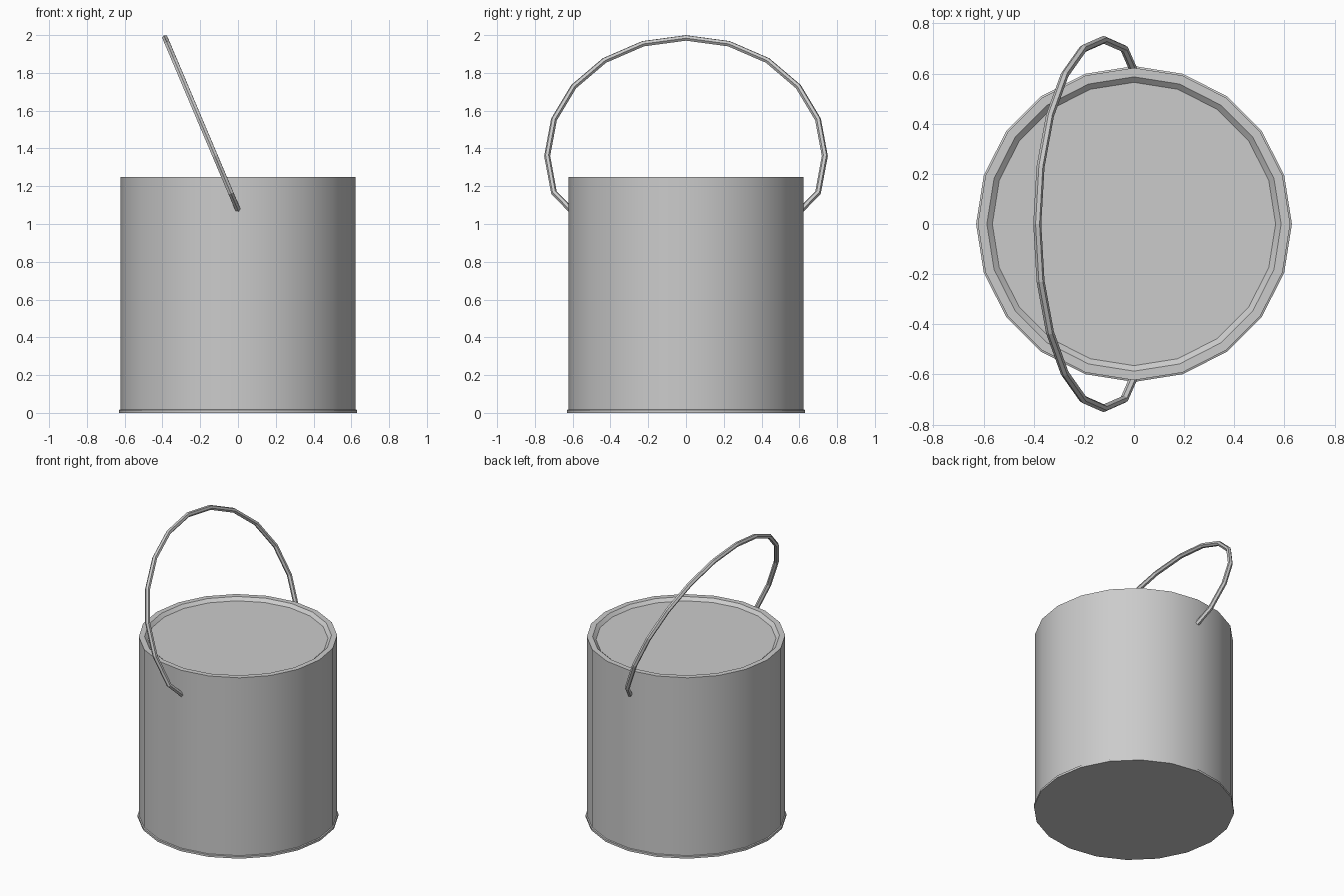
import bpy, bmesh, math

if "Cube" in bpy.data.objects:
    bpy.data.objects.remove(bpy.data.objects["Cube"])

SIDES = 20


def lathe(name, profile):
    """Revolve an (r, z) profile; radius 0 ends become flat discs."""
    bm = bmesh.new()
    rings = []
    for r, z in profile:
        rings.append([bm.verts.new((r * math.cos(i * math.tau / SIDES),
                                    r * math.sin(i * math.tau / SIDES), z))
                      for i in range(SIDES)])
    for a, b in zip(rings, rings[1:]):
        for i in range(SIDES):
            j = (i + 1) % SIDES
            bm.faces.new((a[i], a[j], b[j], b[i]))
    bm.faces.new(rings[0][::-1])
    bm.faces.new(rings[-1])
    return finish(name, bm)


def finish(name, bm):
    bmesh.ops.recalc_face_normals(bm, faces=bm.faces)
    mesh = bpy.data.meshes.new(name)
    bm.to_mesh(mesh)
    bm.free()
    ob = bpy.data.objects.new(name, mesh)
    bpy.context.collection.objects.link(ob)
    bpy.ops.object.select_all(action='DESELECT')
    ob.select_set(True)
    bpy.context.view_layer.objects.active = ob
    bpy.ops.object.shade_smooth_by_angle(angle=math.radians(30))
    return ob


# Can: base lip, straight wall, top rim and shallow recessed lid
lathe("can_body", [(0.63, 0), (0.63, 0.015), (0.623, 0.018), (0.623, 1.25),
                   (0.587, 1.25), (0.565, 1.23)])

# Wire handle: large arc leaning to -x, ends turned into the wall
PIVOT_Z, LEAN = 1.075, 0.424
arc = [(0.735 * math.cos(math.radians(t)), 1.36 + 0.625 * math.sin(math.radians(t)))
       for t in range(-18, 199, 18)]
path = [(0.61, PIVOT_Z)] + arc + [(-0.61, PIVOT_Z)]

curve = bpy.data.curves.new("handle", 'CURVE')
curve.dimensions = '3D'
curve.bevel_depth = 0.016
curve.bevel_resolution = 1
curve.use_fill_caps = True
spline = curve.splines.new('POLY')
spline.points.add(len(path) - 1)
for p, (y, z) in zip(spline.points, path):
    p.co = (-LEAN * (z - PIVOT_Z), y, z, 1)
    spline.use_smooth = False
handle = bpy.data.objects.new("handle", curve)
bpy.context.collection.objects.link(handle)
